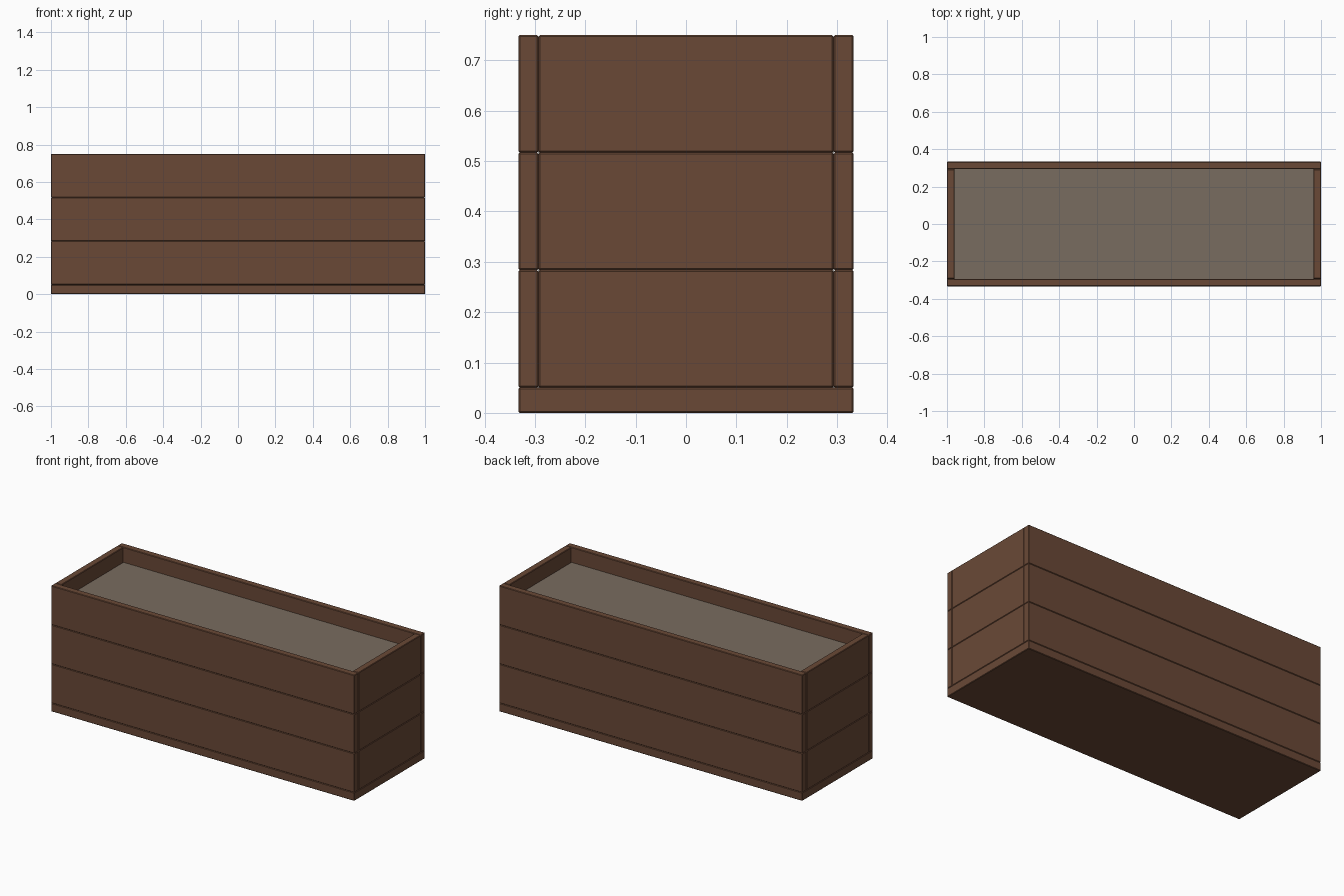
import bpy

cube = bpy.data.objects.get("Cube")
if cube:
    bpy.data.objects.remove(cube, do_unlink=True)


def material(name, colour):
    m = bpy.data.materials.new(name)
    m.use_nodes = True
    m.diffuse_color = colour
    m.node_tree.nodes["Principled BSDF"].inputs["Base Color"].default_value = colour
    return m


wood = material("brown wood", (0.144, 0.066, 0.037, 1))
soil = material("grey soil", (0.19, 0.15, 0.115, 1))

LENGTH, DEPTH, HEIGHT = 2.0, 0.666, 0.75
BASE, THICK, BEVEL = 0.05, 0.04, 0.003
ROWS = 3


def box(name, low, high, mat, bevel=BEVEL):
    """Box between two corners, with slightly chamfered edges."""
    bpy.ops.mesh.primitive_cube_add(
        size=1, location=[(a + b) / 2 for a, b in zip(low, high)])
    ob = bpy.context.object
    ob.name = name
    ob.scale = [b - a for a, b in zip(low, high)]
    bpy.ops.object.transform_apply(location=False, rotation=False, scale=True)
    ob.data.materials.append(mat)
    if bevel:
        mod = ob.modifiers.new("Chamfer", "BEVEL")
        mod.width = bevel
        mod.segments = 1
    return ob


x, y = LENGTH / 2, DEPTH / 2
inner_x, inner_y = x - THICK, y - THICK

# Base board
box("base_board", (-x, -y, 0), (x, y, BASE), wood)

# Three rows of planks on each of the four sides
row_height = (HEIGHT - BASE) / ROWS
for row in range(ROWS):
    z0 = BASE + row * row_height
    z1 = z0 + row_height
    n = row + 1
    box(f"front_plank_{n}", (-x, -y, z0), (x, -inner_y, z1), wood)
    box(f"back_plank_{n}", (-x, inner_y, z0), (x, y, z1), wood)
    box(f"left_plank_{n}", (inner_x, -inner_y, z0), (x, inner_y, z1), wood)
    box(f"right_plank_{n}", (-x, -inner_y, z0), (-inner_x, inner_y, z1), wood)

# Soil filling, a little below the rim
box("soil", (-inner_x, -inner_y, BASE), (inner_x, inner_y, 0.66), soil, bevel=0)
